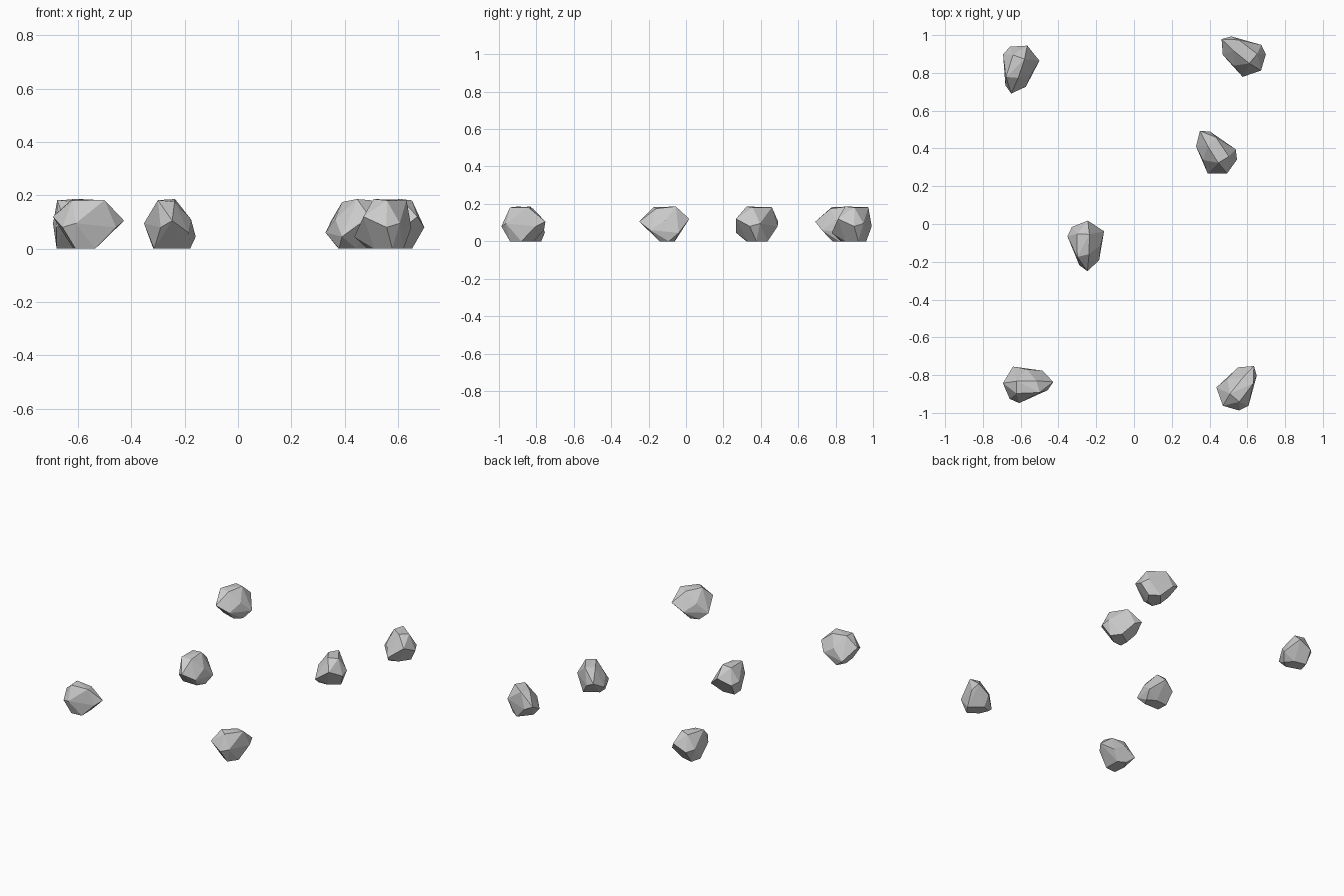
import bpy, bmesh
from math import radians

if "Cube" in bpy.data.objects:
    bpy.data.objects.remove(bpy.data.objects["Cube"])

# One faceted rock: waist outline, flat-ish top, small base (tip points to +x)
WAIST = [(.140, .016, .105), (.110, -.028, .080), (-.041, -.096, .095),
         (-.091, -.074, .080), (-.127, .009, .120), (-.074, .097, .045),
         (.081, .076, .060), (.000, .082, .110)]
TOP = [(.067, -.040, .182), (-.055, -.045, .181), (-.055, .020, .186), (.050, .022, .175)]
BASE = [(-.042, -.061, 0), (.032, -.055, 0), (.030, .050, 0), (-.020, .078, 0), (-.050, .020, 0)]

bm = bmesh.new()
for p in WAIST + TOP + BASE:
    bm.verts.new(p)
hull = bmesh.ops.convex_hull(bm, input=bm.verts[:])
loose = [v for v in bm.verts if not v.link_faces]
bmesh.ops.delete(bm, geom=loose, context='VERTS')
# Merge nearly coplanar triangles into larger facets
bmesh.ops.dissolve_limit(bm, angle_limit=radians(4), verts=bm.verts[:], edges=bm.edges[:])
bmesh.ops.recalc_face_normals(bm, faces=bm.faces[:])
mesh = bpy.data.meshes.new("rock")
bm.to_mesh(mesh)
bm.free()

# Scatter the same rock, each turned about z
PLACES = [(-.617, .828, -110), (.581, .901, 140), (.435, .381, 121),
          (-.258, -.109, -92), (-.567, -.852, 0), (.558, -.870, 50.5)]
for i, (x, y, turn) in enumerate(PLACES, 1):
    rock = bpy.data.objects.new(f"rock_{i}", mesh)
    rock.location = (x, y, 0)
    rock.rotation_euler.z = radians(turn)
    bpy.context.collection.objects.link(rock)
